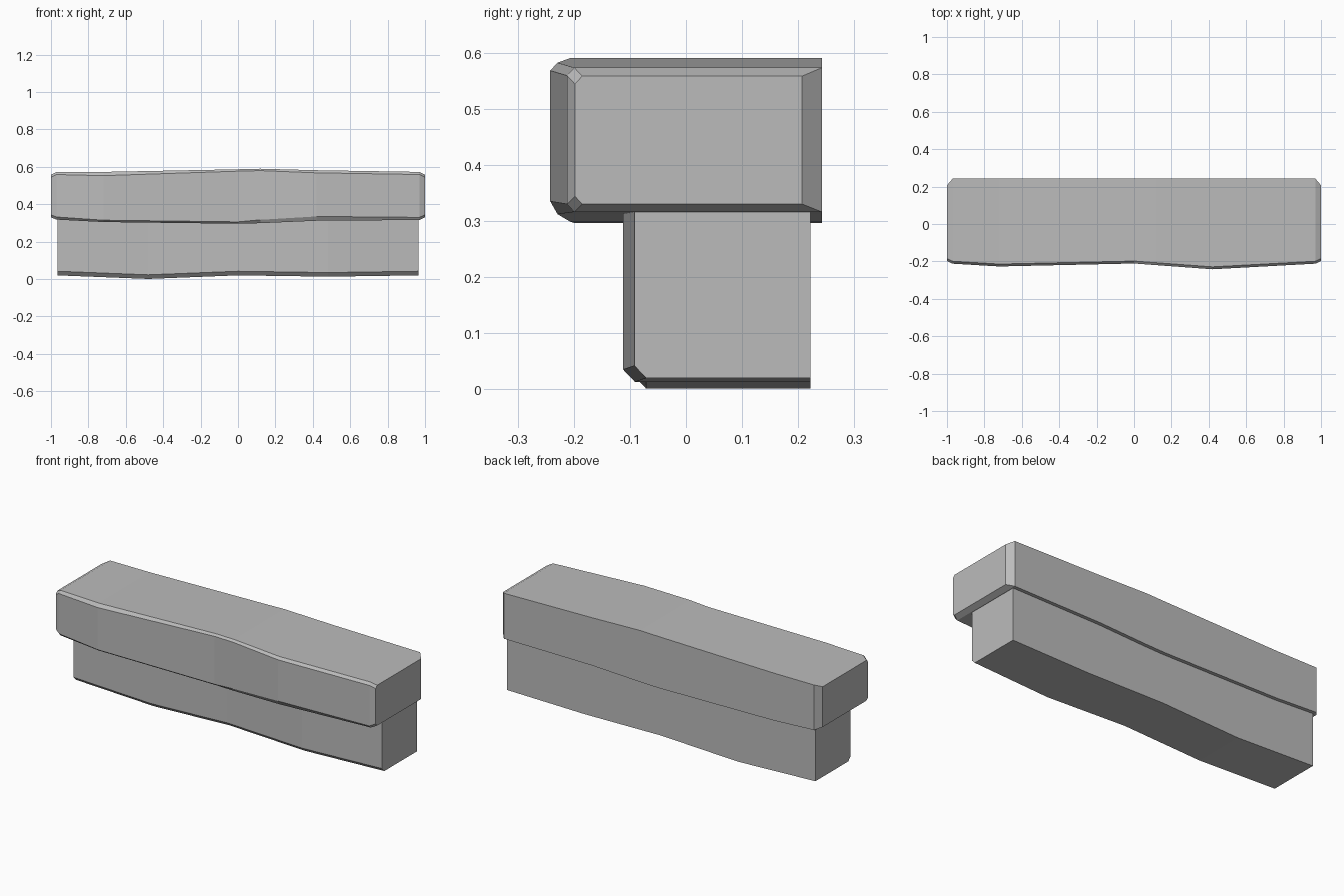
import bpy
import bmesh

cube = bpy.data.objects.get("Cube")
if cube:
    bpy.data.objects.remove(cube, do_unlink=True)

stone = bpy.data.materials.new("grey_stone")
stone.use_nodes = True
colour = (0.5, 0.5, 0.5, 1)
stone.diffuse_color = colour
stone.node_tree.nodes["Principled BSDF"].inputs["Base Color"].default_value = colour


def loft(name, sections):
    """Join matching (x, outline) sections into a closed, flat-shaded beam."""
    bm = bmesh.new()
    rings = [[bm.verts.new((x, y, z)) for y, z in outline] for x, outline in sections]
    for a, b in zip(rings, rings[1:]):
        for i in range(len(a)):
            j = (i + 1) % len(a)
            bm.faces.new((a[i], a[j], b[j], b[i]))
    bm.faces.new(rings[0])
    bm.faces.new(rings[-1])
    bmesh.ops.recalc_face_normals(bm, faces=bm.faces)
    mesh = bpy.data.meshes.new(name)
    bm.to_mesh(mesh)
    bm.free()
    mesh.materials.append(stone)
    obj = bpy.data.objects.new(name, mesh)
    bpy.context.collection.objects.link(obj)


def cap_outline(front, back, bottom, top, low=0.014, high=0.014):
    """Block outline with both front edges worn to a chamfer."""
    inner = front + 0.013
    return [(front, bottom + low), (inner, bottom), (back, bottom),
            (back, top), (inner, top), (front, top - high)]


def base_outline(front, bottom, top=0.33, back=0.222):
    """Block outline with only the lower front edge chamfered."""
    return [(front, bottom + 0.022), (front + 0.021, bottom), (back, bottom),
            (back, top), (front, top)]


# Overhanging cap: bevelled ends and a gently uneven body
cap_end = cap_outline(-0.198, 0.207, 0.33, 0.558)
loft("cap_block", [
    (-1, cap_end),
    (-0.97, cap_outline(-0.212, 0.242, 0.318, 0.573)),
    (-0.72, cap_outline(-0.227, 0.242, 0.305, 0.573, 0.01, 0.02)),
    (0, cap_outline(-0.211, 0.242, 0.296, 0.587, 0.01, 0.01)),
    (0.12, cap_outline(-0.22, 0.242, 0.299, 0.59, 0.018, 0.01)),
    (0.42, cap_outline(-0.242, 0.242, 0.312, 0.582, 0.023)),
    (0.97, cap_outline(-0.212, 0.242, 0.316, 0.573)),
    (1, cap_end),
])

# Narrower base below, with a wavering underside
loft("base_block", [
    (-0.965, base_outline(-0.092, 0.02)),
    (-0.48, base_outline(-0.092, 0.001)),
    (0, base_outline(-0.093, 0.02)),
    (0.48, base_outline(-0.112, 0.013)),
    (0.965, base_outline(-0.092, 0.02)),
])
